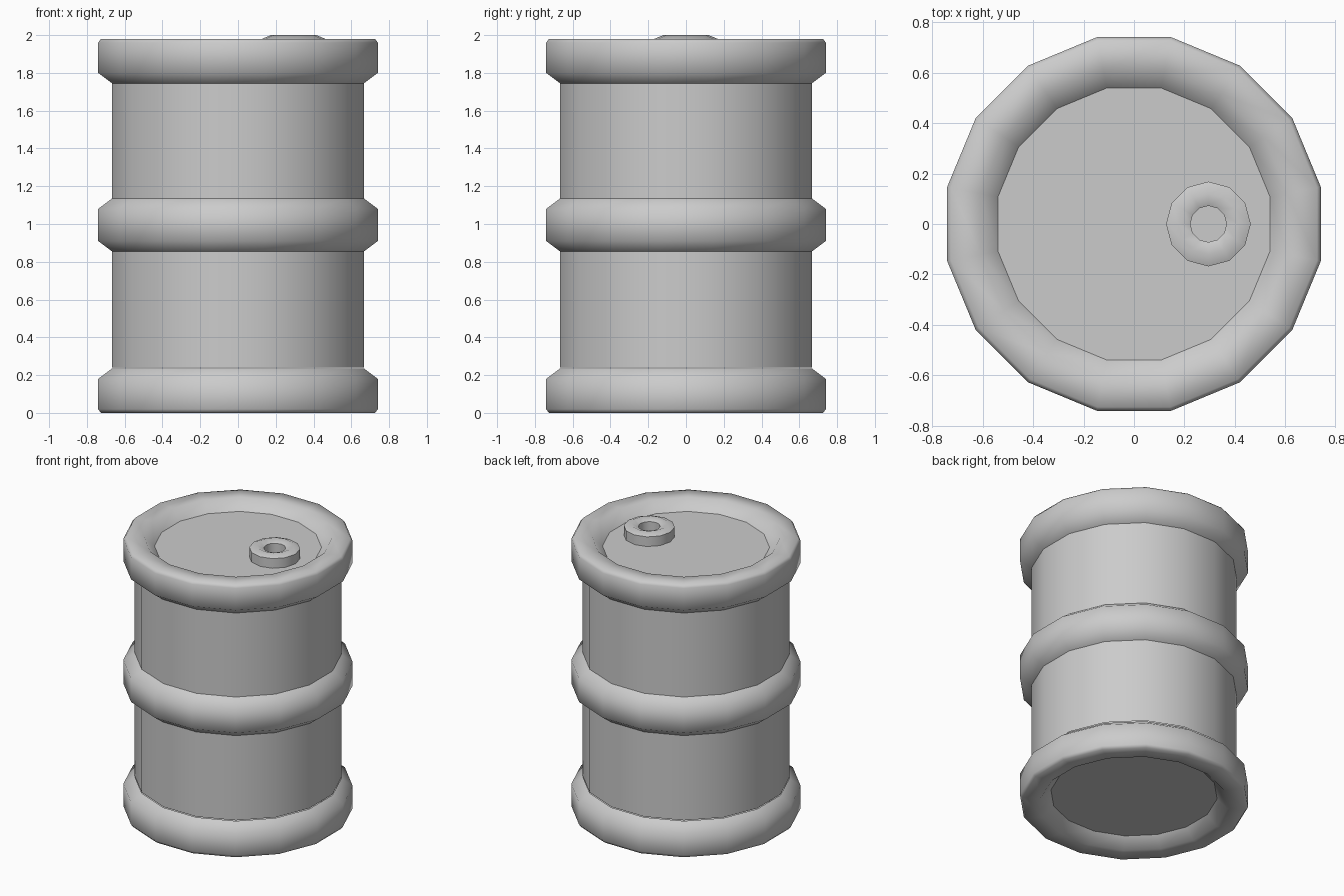
import bpy, bmesh, math

if "Cube" in bpy.data.objects:
    bpy.data.objects.remove(bpy.data.objects["Cube"])

grey = bpy.data.materials.new("barrel_grey")
grey.diffuse_color = (0.6, 0.6, 0.6, 1)
grey.use_nodes = True
grey.node_tree.nodes["Principled BSDF"].inputs["Base Color"].default_value = grey.diffuse_color


def lathe(name, profile, sides=16, offset=0.5, centre=(0, 0), angle=180):
    """Spin an (r, z) profile, running upwards on the outside, round a vertical axis."""
    bm = bmesh.new()
    rings = []
    for r, z in profile:
        ring = []
        for i in range(sides):
            a = 2 * math.pi * (i + offset) / sides
            ring.append(bm.verts.new((centre[0] + r * math.cos(a),
                                      centre[1] + r * math.sin(a), z)))
        rings.append(ring)
    for lo, hi in zip(rings, rings[1:]):
        for i in range(sides):
            j = (i + 1) % sides
            bm.faces.new((lo[i], lo[j], hi[j], hi[i]))
    return finish(name, bm, angle)


def disc(name, r, z, up):
    bm = bmesh.new()
    pts = [2 * math.pi * (i + 0.5) / 16 for i in range(16)]
    vs = [bm.verts.new((r * math.cos(a), r * math.sin(a), z)) for a in pts]
    bm.faces.new(vs if up else vs[::-1])
    return finish(name, bm, 30)


def finish(name, bm, angle):
    me = bpy.data.meshes.new(name)
    bm.to_mesh(me)
    bm.free()
    me.materials.append(grey)
    ob = bpy.data.objects.new(name, me)
    bpy.context.collection.objects.link(ob)
    bpy.ops.object.select_all(action='DESELECT')
    ob.select_set(True)
    bpy.context.view_layer.objects.active = ob
    bpy.ops.object.shade_smooth_by_angle(angle=math.radians(angle))
    return ob


# Barrel wall
lathe("barrel_wall", [(0.68, 0.24), (0.68, 1.745)])

# Bands: rolled rims at both ends and a hoop round the middle
top = [(0.68, 1.745), (0.755, 1.80), (0.755, 1.96), (0.74, 1.98), (0.62, 1.98), (0.55, 1.91)]
lathe("top_rim", top)
lathe("bottom_rim", [(r, 1.98 - z) for r, z in reversed(top)])
lathe("middle_hoop", [(0.68, 0.855), (0.755, 0.91), (0.755, 1.08), (0.68, 1.135)])

# Recessed lid and base
disc("lid", 0.55, 1.91, True)
disc("base", 0.55, 0.07, False)

# Filler ring with a hole
lathe("filler_ring",
      [(0.168, 1.91), (0.168, 1.98), (0.12, 2.0), (0.072, 1.98), (0.072, 1.91)],
      sides=12, offset=0, centre=(0.295, 0), angle=50)
